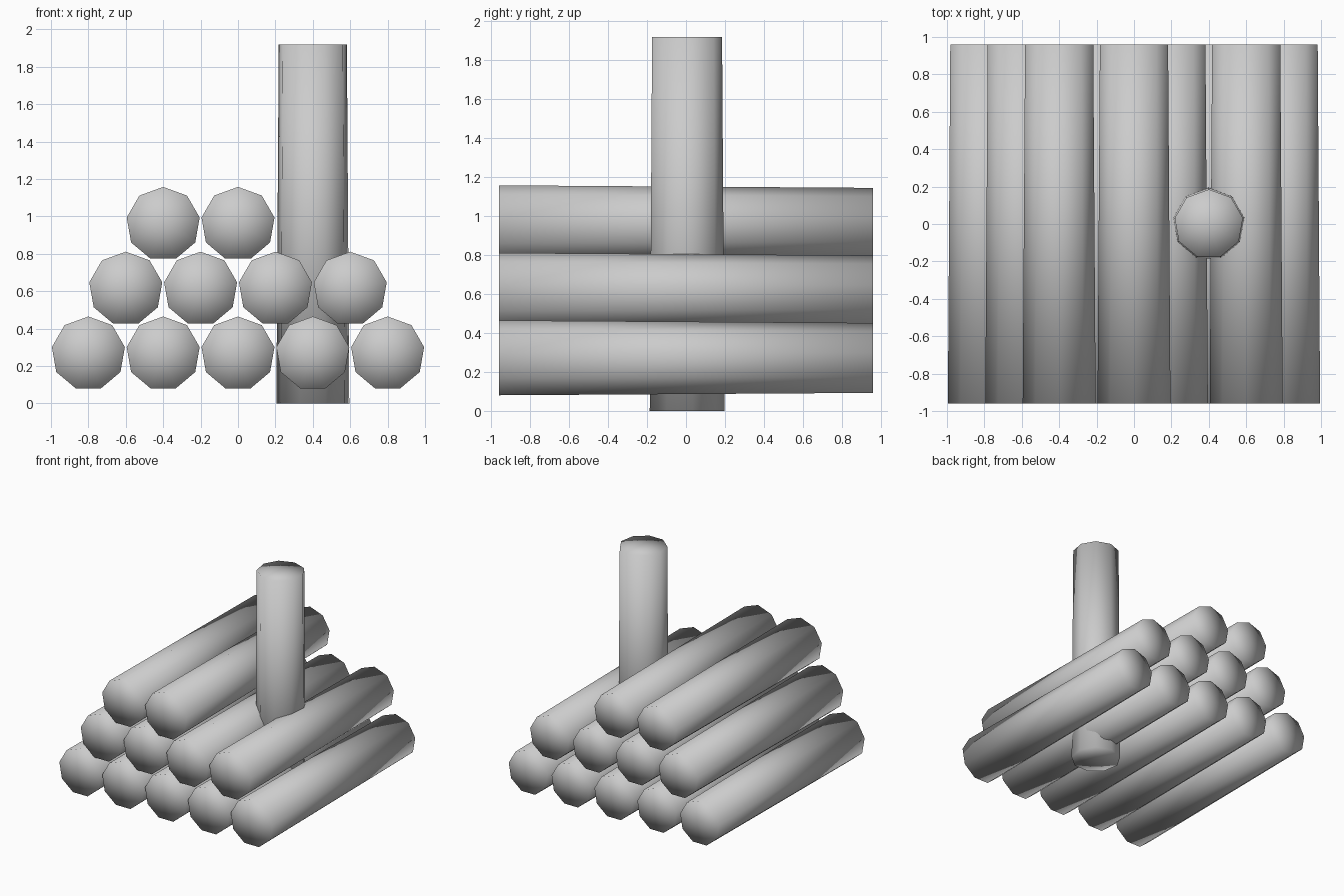
import bpy
from math import radians

if "Cube" in bpy.data.objects:
    bpy.data.objects.remove(bpy.data.objects["Cube"])

LENGTH, BUTT, TIP, STEP = 1.92, 0.198, 0.185, 0.4
ROW_RISE = 0.3464   # hexagonal stacking height
BASE_Z = 0.267


def log(name, location, r_bottom, r_top, tilt):
    """Nine-sided tapered log, vertex up, soft shading all over."""
    bpy.ops.mesh.primitive_cone_add(
        vertices=9, radius1=r_bottom, radius2=r_top, depth=LENGTH,
        end_fill_type='TRIFAN', location=location,
        rotation=(radians(tilt), 0, 0))
    obj = bpy.context.object
    obj.name = name
    bpy.ops.object.shade_smooth()


# Stacked logs, thick end towards the front; the top row misses its right log
rows = [(-0.8, 5), (-0.6, 4), (-0.4, 2)]
for r, (x0, count) in enumerate(rows):
    for i in range(count):
        log(f"log_row{r + 1}_{i + 1}", (x0 + i * STEP, 0, BASE_Z + r * ROW_RISE),
            TIP, BUTT, 90)

# Upright log standing through the pile
log("upright_log", (0.4, 0, LENGTH / 2), BUTT, TIP, 0)
